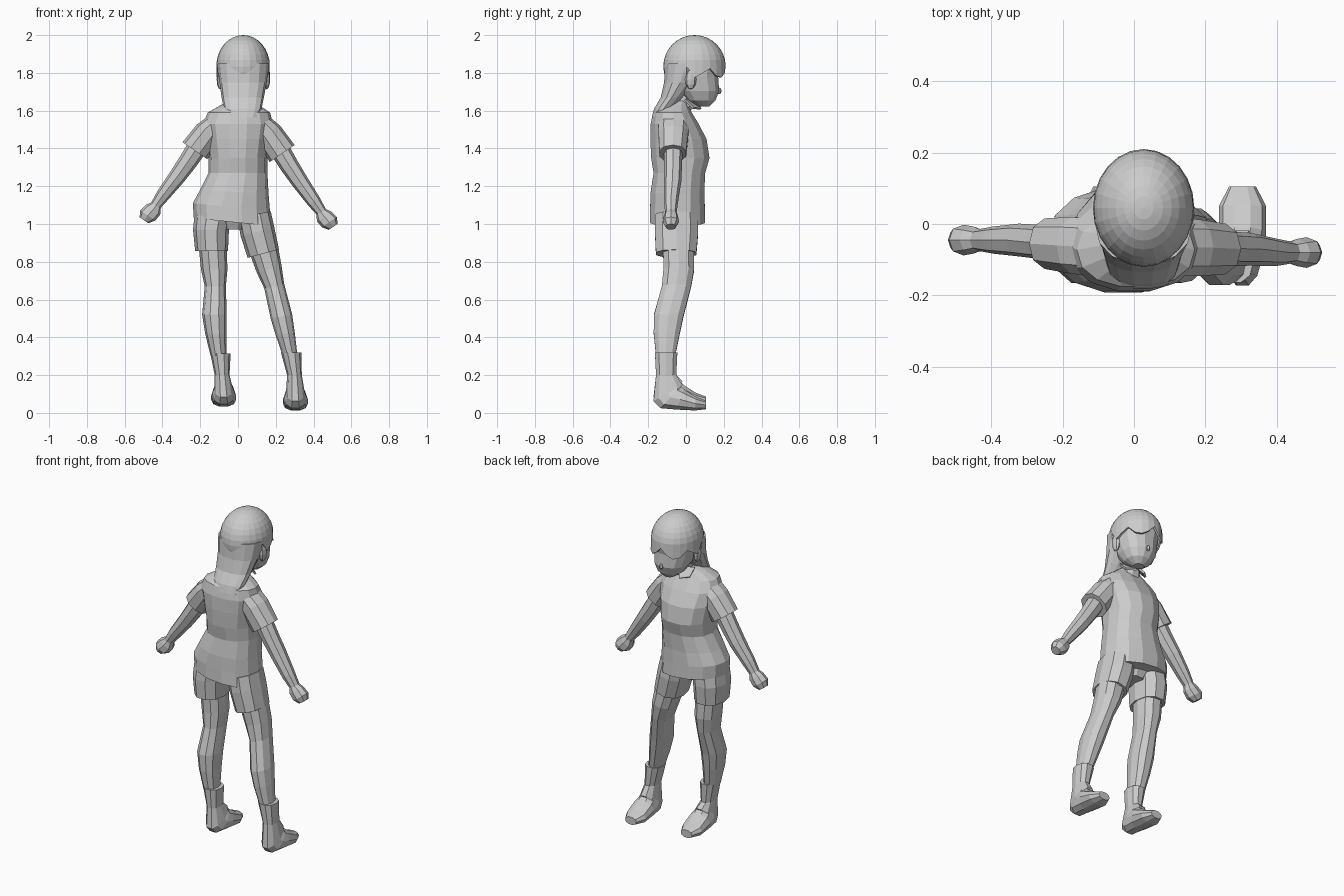
import bpy, bmesh, math
from mathutils import Vector


def finish(name, bm):
    bmesh.ops.recalc_face_normals(bm, faces=bm.faces)
    mesh = bpy.data.meshes.new(name)
    bm.to_mesh(mesh)
    bm.free()
    obj = bpy.data.objects.new(name, mesh)
    bpy.context.collection.objects.link(obj)
    return obj


def loft(name, rings, n=8, power=0.9):
    """Skin rings (x, y, z, rx, ry, sideways tilt, forward pitch)."""
    bm = bmesh.new()
    loops = []
    for ring in rings:
        x, y, z, rx, ry, tilt, pitch = tuple(ring) + (0,) * (7 - len(ring))
        u = Vector((math.cos(tilt), 0, math.sin(tilt))) * rx
        v = Vector((0, math.cos(pitch), math.sin(pitch))) * ry
        loop = []
        for i in range(n):
            a = 2 * math.pi * i / n
            c, s = math.cos(a), math.sin(a)
            c = math.copysign(abs(c) ** power, c)
            s = math.copysign(abs(s) ** power, s)
            loop.append(bm.verts.new(Vector((x, y, z)) + u * c + v * s))
        loops.append(loop)
    for a, b in zip(loops, loops[1:]):
        for i in range(n):
            j = (i + 1) % n
            bm.faces.new((a[i], a[j], b[j], b[i]))
    bm.faces.new(loops[0])
    bm.faces.new(loops[-1])
    return finish(name, bm)


def ball(name, loc, size, u=8, v=6):
    bm = bmesh.new()
    bmesh.ops.create_uvsphere(bm, u_segments=u, v_segments=v, radius=1)
    for p in bm.verts:
        p.co = Vector(loc) + Vector(p.co[i] * size[i] for i in range(3))
    return finish(name, bm)


# Shirt body
loft("shirt", [
    (-.03, -.045, 1.01, .205, .15, -.1), (-.035, -.045, 1.09, .205, .148, -.1),
    (-.02, -.045, 1.17, .182, .145, -.05), (0, -.035, 1.27, .156, .14),
    (0, -.03, 1.35, .156, .158), (0, -.04, 1.45, .172, .152),
    (0, -.06, 1.53, .185, .13), (.005, -.072, 1.59, .165, .105),
    (.01, -.06, 1.63, .1, .075), (.015, -.045, 1.65, .065, .06)], 14)

# Collar flaps
for side in (-1, 1):
    bm = bmesh.new()
    pts = [(.02, .035, 1.655), (.02 + side * .075, -.01, 1.655),
           (.02 + side * .07, .035, 1.61), (.02 + side * .025, .075, 1.605)]
    face = bm.faces.new([bm.verts.new(p) for p in pts])
    flap = finish("collar_flap", bm)
    flap.modifiers.new("thickness", "SOLIDIFY").thickness = .012

# Neck and face
loft("neck", [(.01, -.04, 1.57, .065, .06), (.02, -.01, 1.64, .052, .052),
              (.03, .02, 1.72, .055, .055)], 10)
loft("face", [
    (.035, .04, 1.93, .09, .105), (.03, .05, 1.85, .125, .14),
    (.033, .055, 1.78, .118, .118), (.038, .07, 1.705, .102, .108),
    (.043, .082, 1.655, .075, .076), (.046, .095, 1.622, .032, .03)], 14)
ball("nose", (.045, .173, 1.705), (.012, .016, .018), 6, 4)
for x in (-.095, .152):
    ball("ear", (x, .025, 1.765), (.018, .03, .052))

# Hair cap with a jagged fringe
HC = Vector((.027, .045, 1.835))
bm = bmesh.new()
bmesh.ops.create_uvsphere(bm, u_segments=24, v_segments=16, radius=1)
for p in bm.verts:
    p.co = HC + Vector((p.co.x * .142, p.co.y * .165, p.co.z * .165))
gone = [f for f in bm.faces
        if f.calc_center_median().z < HC.z
        and f.calc_center_median().y > -.01]
gone += [f for f in bm.faces if f.calc_center_median().z < 1.76 and f not in gone]
bmesh.ops.delete(bm, geom=gone, context="FACES")
for p in bm.verts:
    if p.is_boundary and p.co.y > .03:
        a = math.atan2(p.co.x - HC.x, p.co.y - HC.y)
        p.co.z -= .06 * abs(math.sin(3 * a))
cap = finish("hair_cap", bm)
cap.modifiers.new("thickness", "SOLIDIFY").thickness = .012

# Hair hanging down the back
loft("back_hair", [
    (.027, .0, 1.85, .136, .113), (.027, -.03, 1.75, .125, .088),
    (.025, -.075, 1.67, .112, .06), (.025, -.118, 1.61, .1, .052),
    (.025, -.15, 1.565, .082, .032)], 14)

# Arms: mirrored about x, the right one hangs lower and further back
for side, dx, dy, dz in ((-1, 0, 0, 0), (1, .006, -.035, -.035)):
    def place(rings):
        out = []
        for x, y, z, rx, ry in rings:
            t = min(1, max(0, (x - .1) / .3))
            out.append((side * (x + dx), y + dy * t, z + dz * t, rx, ry, side * .6))
        return out
    loft("sleeve", place([(.09, -.065, 1.55, .06, .085), (.155, -.06, 1.485, .075, .083),
                          (.228, -.055, 1.388, .08, .074)]), 10)
    loft("arm", place([(.2, -.055, 1.43, .055, .05), (.265, -.05, 1.33, .05, .048),
                       (.322, -.045, 1.25, .045, .046), (.395, -.045, 1.155, .037, .038),
                       (.438, -.045, 1.095, .028, .03)]), 8)
    loft("hand", place([(.432, -.045, 1.1, .028, .03), (.45, -.045, 1.075, .046, .038),
                        (.478, -.045, 1.045, .048, .043), (.498, -.045, 1.02, .028, .028)]), 8)

# Shorts
loft("left_shorts", [(-.13, -.05, 1.05, .1, .115), (-.143, -.05, .97, .095, .12),
                     (-.14, -.052, .858, .087, .112)], 10)
loft("right_shorts", [(.085, -.05, 1.05, .09, .115, .2), (.103, -.05, .96, .092, .12, .25),
                      (.134, -.052, .843, .086, .112, .26)], 10)
loft("crotch", [(-.03, -.05, 1.05, .12, .11), (-.025, -.05, .97, .06, .07)], 10)

# Legs
loft("left_leg", [(-.135, -.04, .9, .075, .085), (-.126, -.038, .76, .07, .085),
                  (-.12, -.05, .67, .056, .081), (-.125, -.092, .52, .065, .082),
                  (-.118, -.102, .42, .056, .072), (-.103, -.108, .3, .042, .053)], 10)
loft("right_leg", [(.135, -.04, .87, .078, .085, .25), (.165, -.038, .76, .068, .085, .25),
                   (.192, -.05, .67, .054, .081, .2), (.23, -.092, .51, .058, .082, .2),
                   (.25, -.102, .42, .051, .072, .2), (.277, -.108, .3, .038, .053, .1)], 10)

# Boots: ankle tube that bends forward into the foot
for name, top, mid, low, dz in (("left_boot", -.093, -.084, -.076, .018),
                                ("right_boot", .281, .299, .304, -.003)):
    loft(name, [
        (top, -.105, .32 - dz * .3, .054, .062), (mid, -.105, .2, .039, .056),
        (low, -.095, .108 + dz, .05, .092, 0, .5), (low, -.08, .085 + dz, .06, .083, 0, .8),
        (low, -.03, .074 + dz, .066, .06, 0, 1.2), (low, .05, .052 + dz, .066, .038, 0, 1.5),
        (low, .105, .045 + dz, .038, .024, 0, 1.55)], 10)
